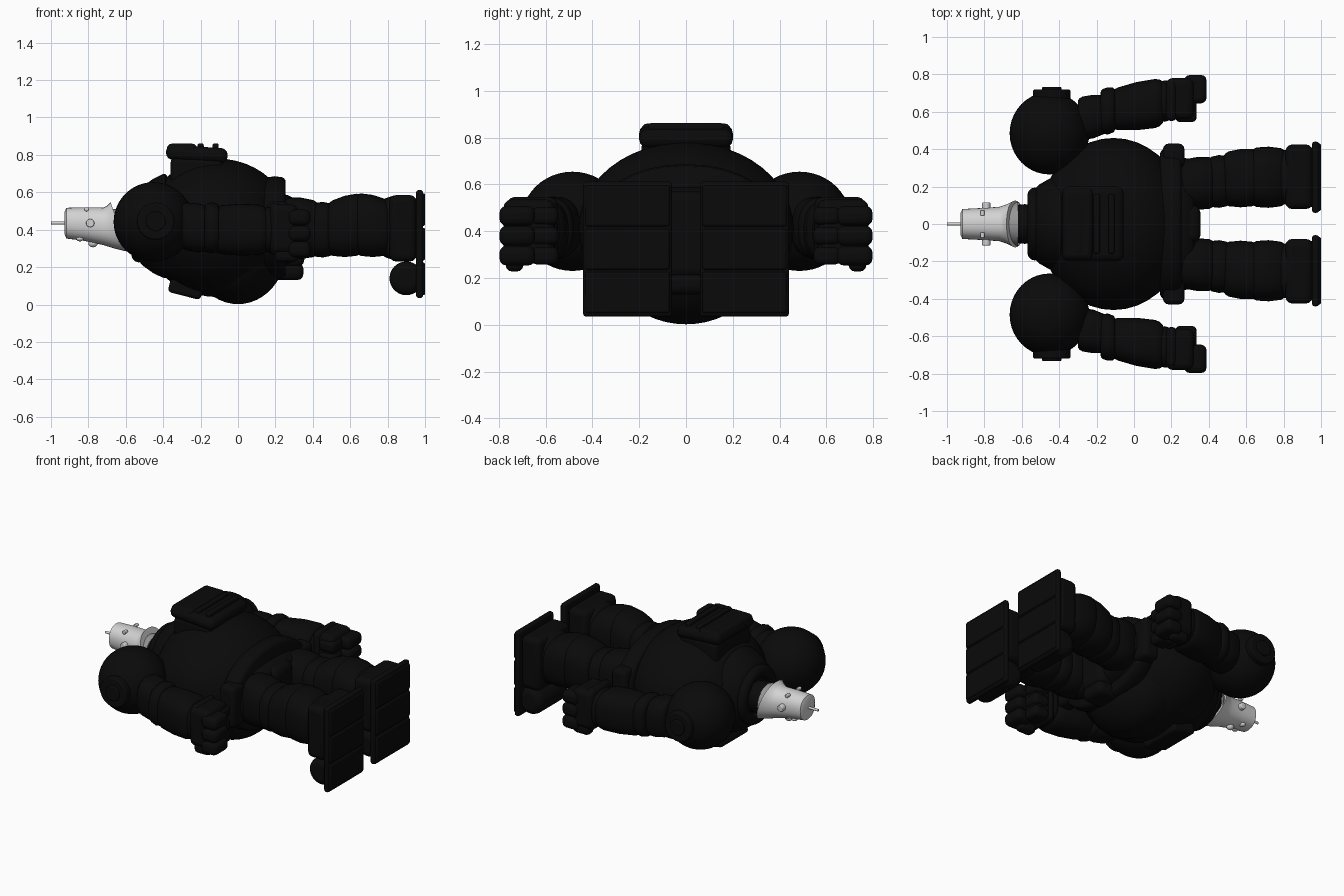
import bpy, bmesh, math
from mathutils import Vector

if "Cube" in bpy.data.objects:
    bpy.data.objects.remove(bpy.data.objects["Cube"])


def material(name, value):
    m = bpy.data.materials.new(name)
    m.use_nodes = True
    col = (value, value, value, 1)
    m.diffuse_color = col
    m.node_tree.nodes["Principled BSDF"].inputs["Base Color"].default_value = col
    return m


BLACK = material("black armour", 0.003)
PALE = material("pale grey skin", 0.65)
GREY = material("mid grey neck", 0.3)


def finish(obj, name, mat, angle=40):
    obj.name = name
    obj.data.materials.clear()
    obj.data.materials.append(mat)
    bpy.ops.object.select_all(action='DESELECT')
    obj.select_set(True)
    bpy.context.view_layer.objects.active = obj
    bpy.ops.object.shade_smooth_by_angle(angle=math.radians(angle))
    return obj


def ball(name, loc, radii, mat=BLACK):
    bpy.ops.mesh.primitive_uv_sphere_add(segments=40, ring_count=24, location=loc)
    obj = bpy.context.object
    obj.scale = radii
    return finish(obj, name, mat, 80)


def box(name, lo, hi, bevel=0.02, mat=BLACK, tilt=0):
    lo, hi = Vector(lo), Vector(hi)
    bpy.ops.mesh.primitive_cube_add(size=1, location=(lo + hi) / 2)
    obj = bpy.context.object
    for v in obj.data.vertices:
        v.co = [c * s for c, s in zip(v.co, hi - lo)]
    obj.rotation_euler.y = tilt
    mod = obj.modifiers.new("round edges", 'BEVEL')
    mod.width, mod.segments = bevel, 3
    return finish(obj, name, mat)


def drum(name, loc, radius, depth, axis='y', bevel=0.01, mat=BLACK):
    bpy.ops.mesh.primitive_cylinder_add(vertices=32, radius=radius, depth=depth, location=loc)
    obj = bpy.context.object
    if axis == 'y':
        obj.rotation_euler.x = math.pi / 2
    else:
        obj.rotation_euler.y = math.pi / 2
    mod = obj.modifiers.new("round edges", 'BEVEL')
    mod.width, mod.segments, mod.limit_method = bevel, 3, 'ANGLE'
    return finish(obj, name, mat)


def loft(name, rings, mat=BLACK, power=1.0, n=32):
    """Skin rings of (x, cy, cz, ry, rz, shear); power under 1 gives squarer sections."""
    bm = bmesh.new()
    loops = []
    for x, cy, cz, ry, rz, *shear in rings:
        loop = []
        for i in range(n):
            a = 2 * math.pi * i / n
            c, s = math.cos(a), math.sin(a)
            dy = ry * math.copysign(abs(c) ** power, c)
            dz = rz * math.copysign(abs(s) ** power, s)
            k = shear[0] if shear else 0
            loop.append(bm.verts.new((x + k * dz, cy + dy, cz + dz)))
        loops.append(loop)
    for a, b in zip(loops, loops[1:]):
        for i in range(n):
            j = (i + 1) % n
            bm.faces.new((a[i], a[j], b[j], b[i]))
    bm.faces.new(loops[0])
    bm.faces.new(loops[-1])
    bmesh.ops.recalc_face_normals(bm, faces=bm.faces)
    mesh = bpy.data.meshes.new(name)
    bm.to_mesh(mesh)
    bm.free()
    obj = bpy.data.objects.new(name, mesh)
    bpy.context.collection.objects.link(obj)
    return finish(obj, name, mat)


def padded(name, x0, x1, a, b, power=0.75, edge=0.02):
    """Puffy limb section between (cy, cz, ry, rz) at x0 and at x1."""
    rings = []
    for t, inset in ((0, edge), (0.06, edge * 0.35), (0.15, 0), (0.5, -0.006),
                     (0.85, 0), (0.94, edge * 0.35), (1, edge)):
        cy, cz, ry, rz = (p + (q - p) * t for p, q in zip(a, b))
        rings.append((x0 + (x1 - x0) * t, cy, cz, ry - inset, rz - inset))
    return loft(name, rings, BLACK, power)


# Torso
ball("torso", (-0.11, 0, 0.41), (0.4, 0.46, 0.37))
ball("belly", (0, 0, 0.3), (0.26, 0.34, 0.298))
box("chest_unit", (-0.37, -0.15, 0.045), (-0.19, 0.15, 0.12), 0.02, tilt=0.25)

# Collar
bpy.ops.mesh.primitive_torus_add(location=(-0.53, 0, 0.42), rotation=(0, math.pi / 2, 0),
                                 major_radius=0.155, minor_radius=0.04, major_segments=40)
finish(bpy.context.object, "collar_ring", BLACK, 80)
padded("collar_base", -0.53, -0.38, (0, 0.42, 0.2, 0.2), (0, 0.42, 0.27, 0.29), 1)

# Backpack with ribs
box("backpack", (-0.385, -0.2, 0.765), (-0.055, 0.2, 0.845), 0.035, tilt=0.07)
box("backpack_base", (-0.36, -0.19, 0.62), (-0.08, 0.19, 0.79), 0.03)
box("backpack_top", (-0.38, -0.19, 0.79), (-0.22, 0.19, 0.86), 0.025)
for x in (-0.29, -0.2, -0.12):
    box("backpack_rib", (x - 0.017, -0.16, 0.82), (x + 0.017, 0.16, 0.862), 0.012)

# Belt and pelvis
padded("belt", 0.14, 0.255, (0, 0.41, 0.4, 0.27), (0, 0.41, 0.4, 0.27), 0.95)
padded("hips", 0.2, 0.325, (0, 0.4, 0.36, 0.2), (0, 0.4, 0.34, 0.16), 0.8, 0.03)
box("pelvis", (0.2, -0.1, 0.2), (0.355, 0.1, 0.57), 0.04)
box("crotch_guard", (0.18, -0.09, 0.13), (0.35, 0.09, 0.225), 0.035)

# Head, face down
loft("head", [(-0.927, 0, 0.435, 0.06, 0.06), (-0.918, 0, 0.435, 0.08, 0.082),
              (-0.82, 0, 0.43, 0.085, 0.09), (-0.72, 0, 0.418, 0.092, 0.1),
              (-0.68, 0, 0.415, 0.105, 0.115, -0.15),
              (-0.635, 0, 0.415, 0.125, 0.133, -0.35)], PALE, 0.9)
drum("antenna", (-0.96, 0, 0.436), 0.008, 0.08, 'x', 0.002, PALE)
ball("nose", (-0.775, 0, 0.328), (0.025, 0.022, 0.022), PALE)
padded("neck", -0.67, -0.5, (0, 0.41, 0.1, 0.1), (0, 0.41, 0.1, 0.1), 1)
loft("neck_skin", [(-0.7, 0, 0.415, 0.09, 0.09), (-0.62, 0, 0.405, 0.118, 0.11)], GREY)

for s, side in ((1, "left"), (-1, "right")):
    # Face details
    ball(side + "_eye", (-0.845, s * 0.036, 0.352), (0.02, 0.02, 0.014), PALE)
    ball(side + "_pupil", (-0.845, s * 0.036, 0.341), (0.006, 0.006, 0.004), BLACK)
    drum(side + "_ear_bolt", (-0.79, s * 0.095, 0.435), 0.022, 0.04, 'y', 0.005, PALE)
    drum(side + "_back_bolt", (-0.81, s * 0.06, 0.51), 0.012, 0.03, 'y', 0.004, PALE)

    # Shoulder
    ball(side + "_shoulder", (-0.452, s * 0.485, 0.442), (0.213, 0.22, 0.212))
    drum(side + "_shoulder_cap", (-0.44, s * 0.69, 0.445), 0.1, 0.06)
    drum(side + "_shoulder_hub", (-0.44, s * 0.715, 0.445), 0.052, 0.034, 'y', 0.006)

    # Arm
    padded(side + "_upper_arm", -0.3, -0.13, (s * 0.56, 0.42, 0.12, 0.13),
           (s * 0.59, 0.4, 0.1, 0.12))
    padded(side + "_elbow", -0.18, -0.1, (s * 0.6, 0.41, 0.12, 0.13),
           (s * 0.61, 0.41, 0.12, 0.13))
    padded(side + "_forearm", -0.13, 0.155, (s * 0.61, 0.4, 0.11, 0.13),
           (s * 0.65, 0.4, 0.135, 0.135), 0.75, 0.025)
    padded(side + "_wrist", 0.13, 0.2, (s * 0.655, 0.4, 0.105, 0.115),
           (s * 0.66, 0.4, 0.105, 0.115))

    # Fist
    def hand_box(part, x0, x1, y0, y1, z0, z1, bevel):
        box(side + part, (x0, min(s * y0, s * y1), z0),
            (x1, max(s * y0, s * y1), z1), bevel)

    hand_box("_palm", 0.17, 0.32, 0.56, 0.78, 0.275, 0.535, 0.035)
    hand_box("_cuff", 0.17, 0.23, 0.55, 0.765, 0.265, 0.545, 0.03)
    for z in (0.295, 0.38, 0.465):
        hand_box("_finger", 0.27, 0.388, 0.645, 0.797, z - 0.042, z + 0.042, 0.03)
        hand_box("_fingertip", 0.22, 0.335, 0.545, 0.66, z - 0.038, z + 0.038, 0.025)
    hand_box("_thumb", 0.2, 0.32, 0.695, 0.77, 0.228, 0.3, 0.025)

    # Hip pod and leg
    hand_box("_hip_pod", 0.155, 0.27, 0.3, 0.43, 0.27, 0.55, 0.03)
    padded(side + "_thigh", 0.25, 0.43, (s * 0.215, 0.41, 0.13, 0.165),
           (s * 0.22, 0.405, 0.14, 0.15), 0.8, 0.025)
    padded(side + "_knee", 0.4, 0.51, (s * 0.225, 0.4, 0.135, 0.145),
           (s * 0.23, 0.4, 0.135, 0.14))
    padded(side + "_shin", 0.48, 0.66, (s * 0.24, 0.405, 0.145, 0.145),
           (s * 0.25, 0.43, 0.155, 0.17))
    padded(side + "_calf", 0.63, 0.81, (s * 0.25, 0.43, 0.16, 0.17),
           (s * 0.25, 0.41, 0.155, 0.15))
    padded(side + "_ankle", 0.77, 0.9, (s * 0.25, 0.41, 0.14, 0.155),
           (s * 0.25, 0.41, 0.15, 0.18))

    # Boot
    hand_box("_boot", 0.81, 0.955, 0.08, 0.425, 0.23, 0.585, 0.035)
    drum(side + "_toe", (0.9, s * 0.25, 0.14), 0.09, 0.32, 'y', 0.04)
    hand_box("_sole", 0.952, 0.99, 0.06, 0.44, 0.035, 0.612, 0.014)
    for k in range(3):
        z = 0.05 + k * 0.185
        hand_box("_tread", 0.97, 1.0, 0.07, 0.43, z, z + 0.175, 0.01)
